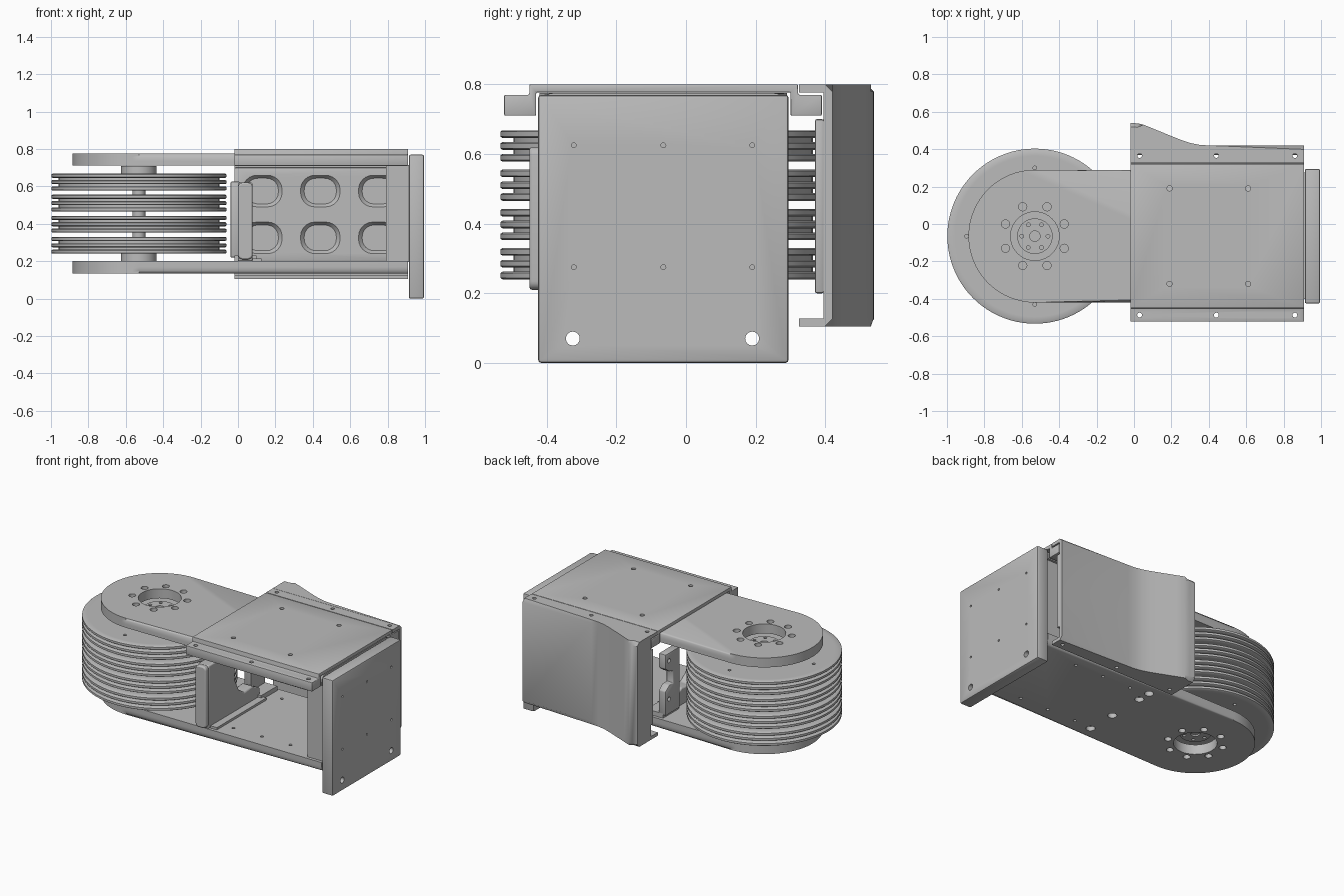
import bpy, bmesh, math
from mathutils import Vector

if "Cube" in bpy.data.objects:
    bpy.data.objects.remove(bpy.data.objects["Cube"])

grey = bpy.data.materials.new("plain_grey")
grey.use_nodes = True
grey.diffuse_color = (0.5, 0.5, 0.5, 1)
grey.node_tree.nodes["Principled BSDF"].inputs["Base Color"].default_value = (0.5, 0.5, 0.5, 1)

HUB = (-0.53, -0.065)
MID = -0.065


def place(a, b, h, axis):
    return {"x": (h, a, b), "y": (a, h, b), "z": (a, b, h)}[axis]


def add_prism(bm, pts, lo, hi, axis="z", taper=1.0):
    """Extrude a 2D outline; taper shrinks the far end about its centre."""
    ca = sum(p[0] for p in pts) / len(pts)
    cb = sum(p[1] for p in pts) / len(pts)
    low = [bm.verts.new(place(a, b, lo, axis)) for a, b in pts]
    high = [bm.verts.new(place(ca + (a - ca) * taper, cb + (b - cb) * taper, hi, axis)) for a, b in pts]
    bm.faces.new(low)
    bm.faces.new(high)
    for i in range(len(pts)):
        j = (i + 1) % len(pts)
        bm.faces.new((low[i], low[j], high[j], high[i]))


def circle(a, b, r, n=24):
    return [(a + r * math.cos(2 * math.pi * i / n), b + r * math.sin(2 * math.pi * i / n)) for i in range(n)]


def rounded(a0, a1, b0, b1, r, n=6):
    corners = ((a1 - r, b1 - r), (a0 + r, b1 - r), (a0 + r, b0 + r), (a1 - r, b0 + r))
    return [(ca + r * math.cos(math.pi / 2 * (k + i / n)), cb + r * math.sin(math.pi / 2 * (k + i / n)))
            for k, (ca, cb) in enumerate(corners) for i in range(n + 1)]


def make(name, bm):
    bmesh.ops.recalc_face_normals(bm, faces=bm.faces[:])
    mesh = bpy.data.meshes.new(name)
    bm.to_mesh(mesh)
    bm.free()
    mesh.materials.append(grey)
    ob = bpy.data.objects.new(name, mesh)
    bpy.context.collection.objects.link(ob)
    return ob


def activate(ob):
    bpy.ops.object.select_all(action="DESELECT")
    ob.select_set(True)
    bpy.context.view_layer.objects.active = ob


def smooth(ob):
    activate(ob)
    bpy.ops.object.shade_smooth_by_angle(angle=math.radians(35))


def prism(name, pts, lo, hi, axis="z", bevel=0.0):
    bm = bmesh.new()
    add_prism(bm, pts, lo, hi, axis)
    ob = make(name, bm)
    if bevel:
        mod = ob.modifiers.new("bevel", "BEVEL")
        mod.width, mod.segments, mod.limit_method = bevel, 2, "ANGLE"
    return ob


def box(name, x, y, z, bevel=0.0):
    return prism(name, [(x[0], y[0]), (x[1], y[0]), (x[1], y[1]), (x[0], y[1])], *z, bevel=bevel)


def cut(ob, shapes, axis="z"):
    """Subtract prisms given as (outline, low, high, taper)."""
    bm = bmesh.new()
    for pts, lo, hi, taper in shapes:
        add_prism(bm, pts, lo, hi, axis, taper)
    cutter = make("cutter", bm)
    cutter.hide_render = True
    mod = ob.modifiers.new("cut", "BOOLEAN")
    mod.operation, mod.solver, mod.object = "DIFFERENCE", "EXACT", cutter
    activate(ob)
    for m in list(ob.modifiers):
        bpy.ops.object.modifier_apply(modifier=m.name)
    bpy.data.objects.remove(cutter)


def drill(spots, r, lo, hi):
    return [(circle(a, b, r, 16), lo, hi, 1) for a, b in spots]


def lathe(name, profile, n=96):
    bm = bmesh.new()
    rings = [[bm.verts.new((x, y, z)) for x, y in circle(*HUB, r, n)] for r, z in profile]
    for low, high in zip(rings, rings[1:]):
        for i in range(n):
            j = (i + 1) % n
            bm.faces.new((low[i], low[j], high[j], high[i]))
    bm.faces.new(rings[0])
    bm.faces.new(rings[-1])
    return make(name, bm)


# Fork arms: round-ended plates with a softened outer rim
arm = [(0.91, -0.42)] + [(0.91, 0.29)]
arm += [(HUB[0] + 0.355 * math.cos(math.pi * (0.5 + i / 32)),
         HUB[1] + 0.355 * math.sin(math.pi * (0.5 + i / 32))) for i in range(33)]
ring = [(HUB[0] + 0.17 * math.cos(math.pi * (k + 0.5) / 4),
         HUB[1] + 0.17 * math.sin(math.pi * (k + 0.5) / 4)) for k in range(8)]
deck = [(x, y) for x in (0.19, 0.61) for y in (-0.32, 0.19)]
for name, lo, hi, outer in (("top_arm", 0.712, 0.775, 0.775), ("bottom_arm", 0.135, 0.2, 0.135)):
    bm = bmesh.new()
    add_prism(bm, arm, lo, hi)
    rim = [e for e in bm.edges if all(abs(v.co.z - outer) < 1e-4 for v in e.verts)
           and any(v.co.x < 0.9 for v in e.verts)]
    bmesh.ops.bevel(bm, geom=rim, offset=0.04, segments=5, profile=0.5, affect="EDGES", clamp_overlap=True)
    ob = make(name, bm)
    holes = drill(ring, 0.022, lo - 0.1, hi + 0.1) + [(circle(*HUB, 0.13, 40), lo - 0.1, hi + 0.1, 1)]
    if name == "bottom_arm":
        holes += drill([(0.06, y) for y in (-0.33, -0.13, 0.12, 0.21)], 0.028, lo - 0.1, lo + 0.03)
        holes += drill(deck + [(0.4, -0.32), (0.4, 0.19)], 0.01, lo - 0.1, hi + 0.1)
    cut(ob, holes)

# Wheel stack: four packs of three thin discs on a slim axle
for k in range(4):
    mid = 0.285 + 0.1127 * k
    profile = []
    for off in (-0.034, 0, 0.034):
        z = mid + off
        profile += [(0.43, z - 0.011), (0.462, z - 0.011), (0.468, z - 0.007),
                    (0.468, z + 0.007), (0.462, z + 0.011), (0.43, z + 0.011)]
    pack = lathe("disc_pack_%d" % (k + 1), profile)
    if k in (0, 3):
        spots = [(HUB[0] + 0.365 * math.cos(a), HUB[1] + 0.365 * math.sin(a))
                 for a in (0, math.pi / 2, math.pi, math.pi * 1.5)]
        z = mid + (0.045 if k else -0.045)
        cut(pack, drill(spots, 0.01, z - 0.02, z + 0.02))
prism("axle", circle(*HUB, 0.035), 0.25, 0.66)
for name, lo, hi in (("top_hub", 0.66, 0.71), ("bottom_hub", 0.2, 0.245)):
    hub = prism(name, circle(*HUB, 0.095, 40), lo, hi)
    bolts = [(HUB[0] + 0.07 * math.cos(math.pi * k / 3), HUB[1] + 0.07 * math.sin(math.pi * k / 3))
             for k in range(6)]
    face = hi if name == "top_hub" else lo
    cut(hub, drill(bolts, 0.01, face - 0.02, face + 0.02) + drill([HUB], 0.028, face - 0.01, face + 0.01))

# End plate and the block that carries it
end_plate = prism("end_plate", [(-0.425, 0), (0.295, 0), (0.295, 0.77), (-0.425, 0.77)],
                  0.913, 0.995, "x", bevel=0.01)
spots = [(y, z) for y in (-0.322, MID, 0.19) for z in (0.275, 0.625)]
cut(end_plate, drill(spots, 0.007, 0.97, 1.1) + drill([(-0.325, 0.07), (0.19, 0.07)], 0.02, 0.8, 1.1), "x")
box("end_block", (0.79, 0.915), (-0.4, 0.275), (0.195, 0.715))

# Top cover: raised sheet with a screw flange down each side
half = [(0.39, 0.775), (0.39, 0.8), (0.365, 0.8)]
cover_outline = [(-0.522, 0.71), (-0.43, 0.71), (-0.43, 0.777), (0.3, 0.777), (0.3, 0.71), (0.39, 0.71),
                 (0.39, 0.77), (0.322, 0.77), (0.322, 0.8), (-0.45, 0.8), (-0.45, 0.77), (-0.522, 0.77)]
cover = prism("top_cover", cover_outline, -0.02, 0.91, "x", bevel=0.004)
screws = [(x, y) for x in (0.03, 0.44, 0.86) for y in (-0.487, 0.365)]
cut(cover, drill(deck, 0.014, 0.7, 0.9) + drill(screws, 0.013, 0.6, 0.9))

# Flared side cowl with chamfered outer edges
flare = [(0.91, 0.395), (0.91, 0.42), (0.4, 0.42), (0.35, 0.423), (0.3, 0.433), (0.25, 0.45), (0.2, 0.47),
         (0.1, 0.511), (0.05, 0.531), (0.02, 0.538), (-0.02, 0.54), (-0.02, 0.395)]
bm = bmesh.new()
add_prism(bm, flare, 0.105, 0.8)
edges = [e for e in bm.edges if all(v.co.y > 0.41 for v in e.verts)
         and abs(e.verts[0].co.z - e.verts[1].co.z) < 1e-4]
bmesh.ops.bevel(bm, geom=edges, offset=0.021, segments=1, affect="EDGES")
make("side_cowl", bm)

# Inner pad of the cowl with two rows of tapered pockets
pad = box("cowl_inner_pad", (-0.02, 0.91), (0.37, 0.396), (0.2, 0.7), bevel=0.006)
pockets = [(rounded(x - 0.11, x + 0.11, z - 0.088, z + 0.088, 0.08), 0.365, 0.392, 0.78)
           for x in (0.13, 0.44, 0.75) for z in (0.325, 0.575)]
cut(pad, pockets, "y")
for name, lo in (("upper_lip", 0.777), ("lower_lip", 0.105)):
    lip = box("cowl_" + name, (-0.02, 0.91), (0.325, 0.4), (lo, lo + 0.022))
    cut(lip, drill([s for s in screws if s[1] > 0], 0.012, lo - 0.1, lo + 0.1))

# Upright bracket behind the wheel: front wall, low bridge and rear clip
prism("bracket_front_pad", rounded(0, 0.078, 0.21, 0.62, 0.025), -0.45, -0.415, "y", bevel=0.008)
wall = [(-0.42, 0.2), (0.12, 0.2), (0.12, 0.27), (0.04, 0.31), (-0.04, 0.3), (-0.1, 0.34),
        (-0.14, 0.42), (-0.14, 0.6), (-0.16, 0.62), (-0.42, 0.62)]
prism("bracket_wall", wall, 0, 0.078, "x", bevel=0.008)
box("bracket_foot", (0, 0.125), (-0.4, 0.12), (0.195, 0.215))
clip = [(0.12, 0.22), (0.27, 0.22), (0.27, 0.38), (0.23, 0.41), (0.19, 0.41), (0.19, 0.49),
        (0.23, 0.5), (0.27, 0.53), (0.27, 0.625), (0.12, 0.625)]
rear_clip = prism("bracket_rear_clip", clip, -0.04, 0.012, "x", bevel=0.006)
cut(rear_clip, drill([(0.235, 0.32), (0.235, 0.575)], 0.014, -0.1, 0.1), "x")
box("bracket_rear_foot", (-0.02, 0.1), (0.1, 0.27), (0.195, 0.23))

for ob in list(bpy.context.collection.objects):
    if ob.type == "MESH" and ob.data.materials and ob.data.materials[0] == grey:
        smooth(ob)
